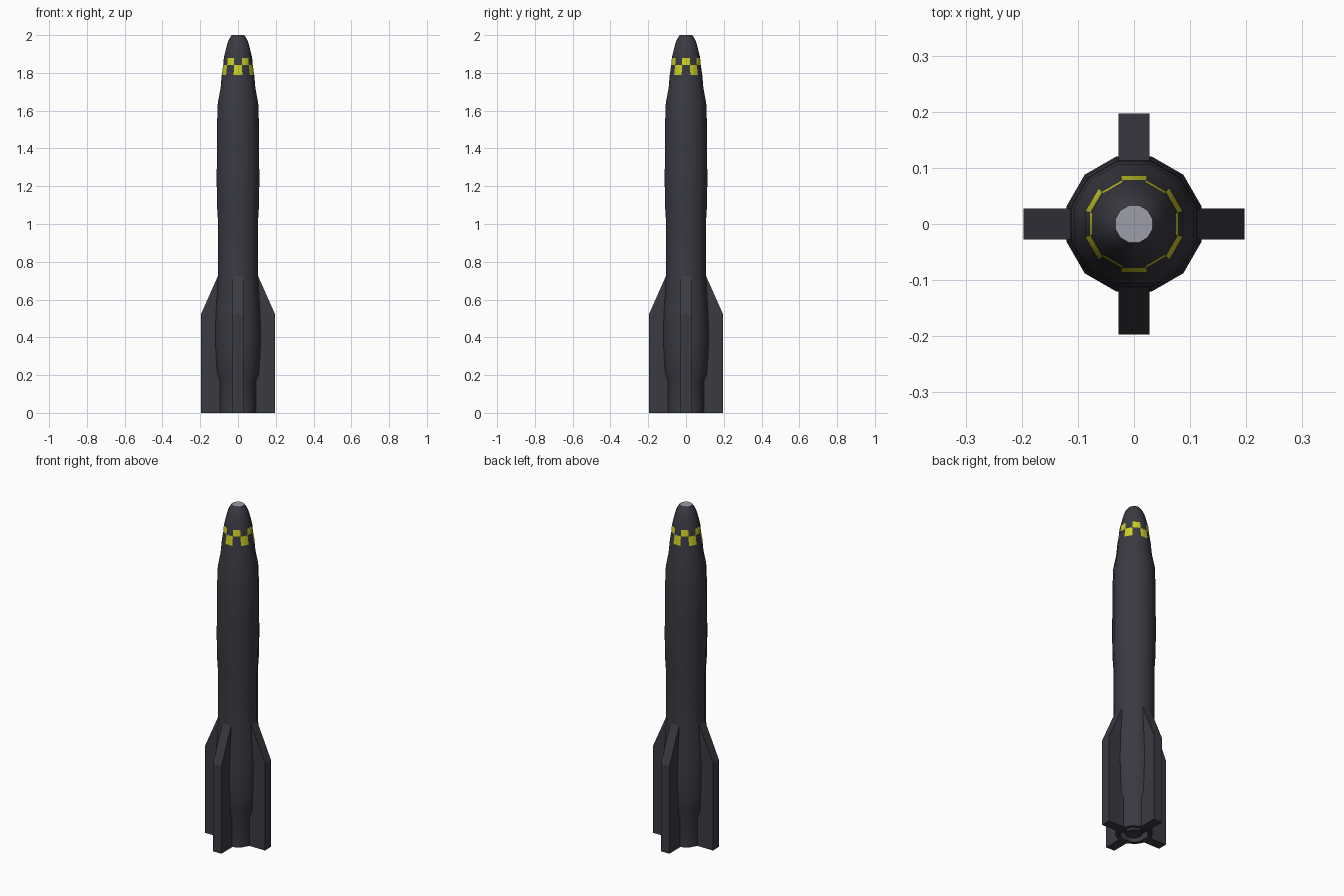
import bpy, bmesh, math
from mathutils import Matrix

if "Cube" in bpy.data.objects:
    bpy.data.objects.remove(bpy.data.objects["Cube"])

SIDES = 12


def material(name, rgb):
    m = bpy.data.materials.new(name)
    m.diffuse_color = (*rgb, 1)
    m.use_nodes = True
    m.node_tree.nodes["Principled BSDF"].inputs["Base Color"].default_value = m.diffuse_color
    return m


DARK = material("charcoal_paint", (0.042, 0.042, 0.055))
YELLOW = material("yellow_paint", (0.60, 0.61, 0.02))
GREY = material("light_grey_tip", (0.34, 0.34, 0.40))


def add_object(name, bm, mats):
    bmesh.ops.recalc_face_normals(bm, faces=bm.faces)
    mesh = bpy.data.meshes.new(name)
    bm.to_mesh(mesh)
    bm.free()
    for m in mats:
        mesh.materials.append(m)
    ob = bpy.data.objects.new(name, mesh)
    bpy.context.collection.objects.link(ob)
    return ob


def lathe(name, profile, mats, cap_start=True):
    """Twelve-sided turned shape; radii are measured to the flats."""
    bm = bmesh.new()
    rings = []
    for r, z in profile:
        R = r / math.cos(math.pi / SIDES)
        angles = [2 * math.pi * (i + 0.5) / SIDES for i in range(SIDES)]
        rings.append([bm.verts.new((R * math.cos(a), R * math.sin(a), z)) for a in angles])
    for a, b in zip(rings, rings[1:]):
        for i in range(SIDES):
            j = (i + 1) % SIDES
            bm.faces.new((a[i], a[j], b[j], b[i]))
    if cap_start:
        bm.faces.new(rings[0][::-1])
    bm.faces.new(rings[-1])
    return add_object(name, bm, mats)


def smooth(ob, degrees):
    bpy.ops.object.select_all(action='DESELECT')
    ob.select_set(True)
    bpy.context.view_layer.objects.active = ob
    bpy.ops.object.shade_smooth_by_angle(angle=math.radians(degrees))


# Fuselage, starting at the recessed tail and ending at the flat tip
body = lathe("body", [
    (0.070, 0.04), (0.075, 0.0), (0.096, 0.0), (0.097, 0.17), (0.110, 0.21),
    (0.117, 0.31), (0.120, 0.42), (0.117, 0.53), (0.110, 0.64), (0.105, 0.73),
    (0.105, 1.00), (0.110, 1.08), (0.113, 1.22), (0.112, 1.36), (0.112, 1.50),
    (0.107, 1.64), (0.092, 1.72), (0.086, 1.79), (0.078, 1.843), (0.075, 1.88),
    (0.063, 1.93), (0.055, 1.96), (0.045, 1.983), (0.033, 2.0)],
    [DARK, YELLOW, GREY])

# Two-row checker band and pale tip, picked by height and direction
for f in body.data.polygons:
    c = f.center
    k = round(math.atan2(c.y, c.x) / (2 * math.pi / SIDES)) % 2
    if c.z > 1.999:
        f.material_index = 2
    elif 1.79 < c.z < 1.84 and k == 1:
        f.material_index = 1
    elif 1.845 < c.z < 1.88 and k == 0:
        f.material_index = 1
smooth(body, 35)

# Exhaust nozzle inside the tail
nozzle = lathe("nozzle", [(0.045, 0.005), (0.03, 0.06)], [DARK])
smooth(nozzle, 35)

# Four clipped tail fins
FIN = [(0.07, 0.0), (0.197, 0.0), (0.197, 0.52), (0.104, 0.73), (0.07, 0.73)]
for n, side in enumerate(("right", "back", "left", "front")):
    bm = bmesh.new()
    face = bm.faces.new([bm.verts.new((r, -0.028, z)) for r, z in FIN])
    ext = bmesh.ops.extrude_face_region(bm, geom=[face])
    moved = [v for v in ext["geom"] if isinstance(v, bmesh.types.BMVert)]
    bmesh.ops.translate(bm, verts=moved, vec=(0, 0.056, 0))
    bmesh.ops.rotate(bm, verts=bm.verts, cent=(0, 0, 0),
                     matrix=Matrix.Rotation(n * math.pi / 2, 3, 'Z'))
    add_object("fin_" + side, bm, [DARK])
